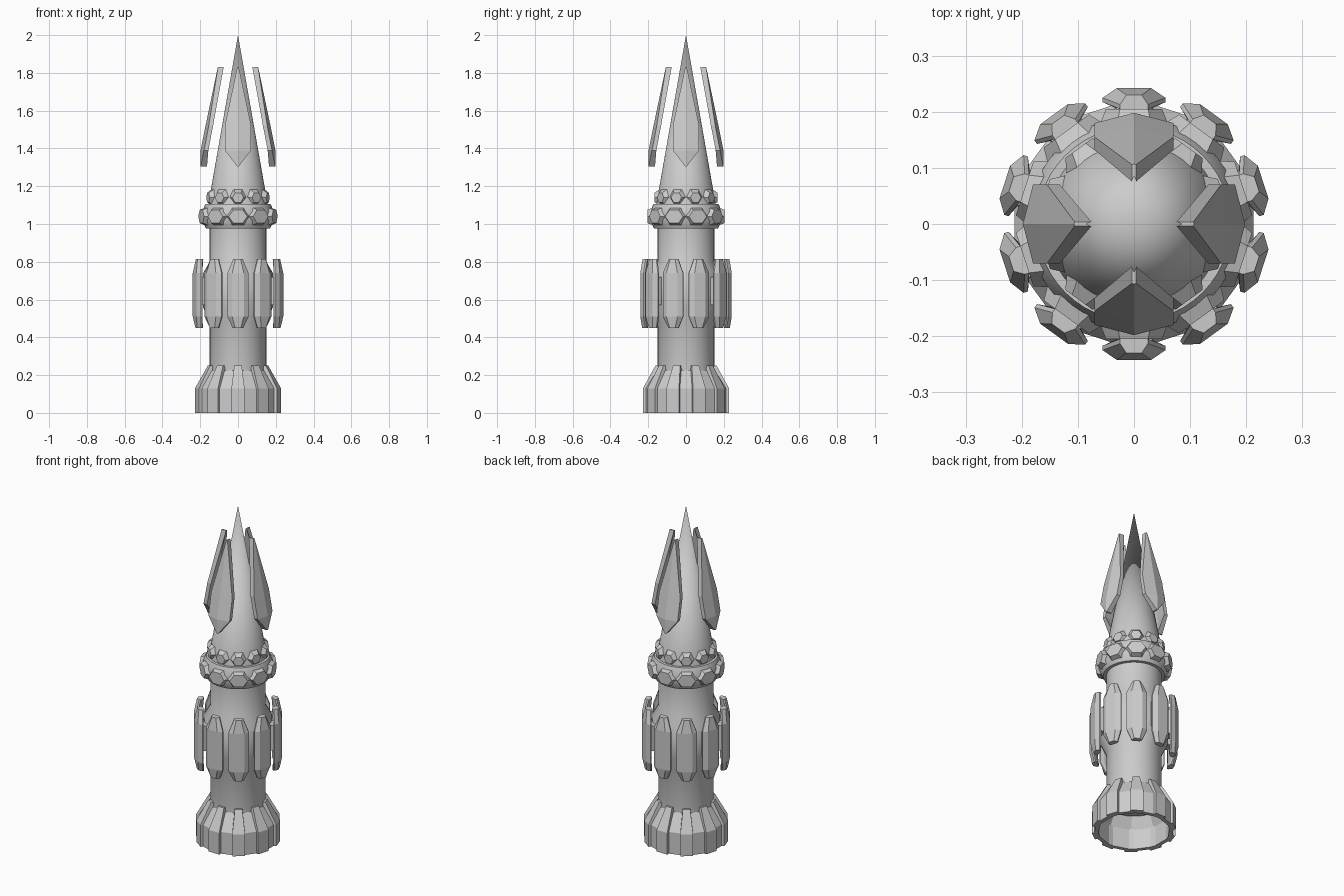
import bpy, bmesh, math
from mathutils import Matrix, Vector

if "Cube" in bpy.data.objects:
    bpy.data.objects.remove(bpy.data.objects["Cube"])


def finish(name, bm, smooth=None):
    bmesh.ops.recalc_face_normals(bm, faces=bm.faces)
    me = bpy.data.meshes.new(name)
    bm.to_mesh(me)
    bm.free()
    ob = bpy.data.objects.new(name, me)
    bpy.context.collection.objects.link(ob)
    if smooth:
        bpy.ops.object.select_all(action='DESELECT')
        ob.select_set(True)
        bpy.context.view_layer.objects.active = ob
        bpy.ops.object.shade_smooth_by_angle(angle=math.radians(smooth))
    return ob


def skin(bm, rings, cap=True):
    # join consecutive closed rings of verts with quads
    for a, b in zip(rings, rings[1:]):
        n = len(a)
        for i in range(n):
            bm.faces.new((a[i], a[(i + 1) % n], b[(i + 1) % n], b[i]))
    if cap:
        bm.faces.new(rings[0])
        bm.faces.new(rings[-1])


def lathe(name, profile, sides=48, cap=True, smooth=35, phase=0.0):
    bm = bmesh.new()
    rings = []
    for r, z in profile:
        angles = [phase + 2 * math.pi * i / sides for i in range(sides)]
        rings.append([bm.verts.new((r * math.cos(a), r * math.sin(a), z)) for a in angles])
    skin(bm, rings, cap)
    return finish(name, bm, smooth)


def radial(name, sections, count):
    # sections are closed loops of (sideways, outward, height), repeated round z
    bm = bmesh.new()
    for k in range(count):
        rot = Matrix.Rotation(2 * math.pi * k / count, 3, 'Z')
        skin(bm, [[bm.verts.new(rot @ Vector(p)) for p in s] for s in sections])
    return finish(name, bm)


def box_section(hw, r_in, r_out, z):
    return [(-hw, r_out, z), (hw, r_out, z), (hw, r_in, z), (-hw, r_in, z)]


def plate_section(hw, r, z):
    # plate with bevelled outer and inner edges
    return [(-hw * .55, r, z), (hw * .55, r, z), (hw, r - .017, z), (hw, r - .025, z),
            (hw * .6, r - .032, z), (-hw * .6, r - .032, z), (-hw, r - .025, z), (-hw, r - .017, z)]


def fin_section(hw, ridge, edge, inner, z):
    # plate folded along its centre line
    return [(-hw, edge, z), (0, ridge, z), (hw, edge, z),
            (hw, inner - .01, z), (0, inner, z), (-hw, inner - .01, z)]


def hexagon(hw, hh, r, z):
    return [(-hw, r, z), (-hw * .5, r, z + hh), (hw * .5, r, z + hh),
            (hw, r, z), (hw * .5, r, z - hh), (-hw * .5, r, z - hh)]


# shaft with bulge behind the middle plates
lathe("shaft", [(.15, .18), (.15, .48), (.185, .56), (.185, .74), (.15, .80), (.15, 1.0)])

# hollow ten-sided foot and its bent ribs
f = 1 / math.cos(math.pi / 10)
lathe("foot", [(.149, .22), (.19 * f, .12), (.19 * f, 0), (.213 * f, 0),
               (.213 * f, .13), (.152 * f, .225)],
      sides=10, cap=False, smooth=None, phase=math.pi / 10)
radial("foot_ribs", [box_section(.035, .195, .228, 0),
                     box_section(.035, .195, .228, .13),
                     box_section(.02, .14, .162, .25)], 10)

# middle armour plates and their mounts
radial("side_plates", [plate_section(.028, .232, .45), plate_section(.056, .242, .51),
                       plate_section(.056, .242, .74), plate_section(.025, .23, .815)], 10)
radial("plate_mounts", [box_section(.032, .15, .215, .57),
                        box_section(.032, .15, .215, .72)], 10)

# collar with hexagonal studs
lathe("collar", [(.15, .975), (.168, .975), (.19, 1.015), (.19, 1.065), (.173, 1.105), (.15, 1.105)])
radial("collar_studs", [hexagon(.066, .05, .165, 1.04), hexagon(.05, .035, .205, 1.04)], 10)
radial("upper_studs", [hexagon(.055, .05, .125, 1.145), hexagon(.03, .025, .167, 1.14)], 10)

# pointed spire
bm = bmesh.new()
bmesh.ops.create_cone(bm, cap_ends=True, segments=48, radius1=.158, radius2=0, depth=.9,
                      matrix=Matrix.Translation((0, 0, 1.55)))
finish("spire", bm, 35)

# four floating folded fins
radial("fins", [fin_section(.004, .198, .197, .174, 1.305),
                fin_section(.07, .198, .18, .167, 1.39),
                fin_section(.07, .172, .155, .142, 1.52),
                fin_section(.004, .107, .106, .086, 1.83)], 4)
